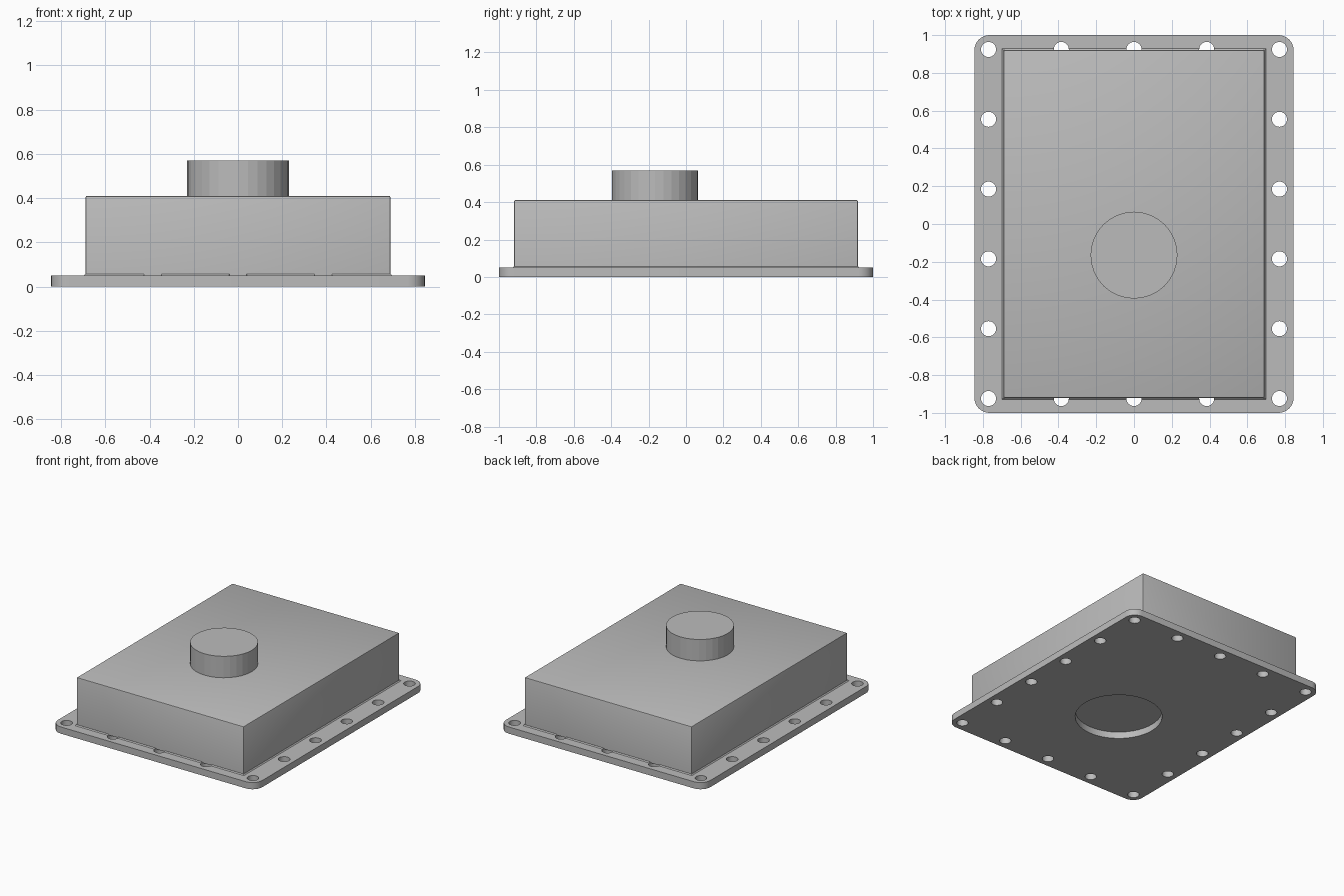
import bpy
import bmesh
from math import radians
from mathutils import Matrix, Vector

cube = bpy.data.objects.get("Cube")
if cube:
    bpy.data.objects.remove(cube, do_unlink=True)

PLATE_TOP = 0.05
BOX_TOP = 0.41
PORT_Y = -0.165

grey = bpy.data.materials.new("plain_grey")
grey.use_nodes = True
colour = (0.5, 0.5, 0.5, 1)
grey.diffuse_color = colour
grey.node_tree.nodes["Principled BSDF"].inputs["Base Color"].default_value = colour


def make_object(name, bm):
    mesh = bpy.data.meshes.new(name)
    bm.to_mesh(mesh)
    bm.free()
    obj = bpy.data.objects.new(name, mesh)
    bpy.context.collection.objects.link(obj)
    mesh.materials.append(grey)
    return obj


def add_box(bm, width, depth, z0, z1):
    placing = Matrix.Translation((0, 0, (z0 + z1) / 2)) @ Matrix.Diagonal((width, depth, z1 - z0, 1))
    bmesh.ops.create_cube(bm, size=1, matrix=placing)


def add_cylinder(bm, x, y, radius, z0, z1, sides):
    bmesh.ops.create_cone(bm, cap_ends=True, segments=sides, radius1=radius, radius2=radius,
                          depth=z1 - z0, matrix=Matrix.Translation((x, y, (z0 + z1) / 2)))


def is_upright(edge):
    a, b = edge.verts
    return abs(a.co.z - b.co.z) > 0.01


def cut(obj, cutter):
    mod = obj.modifiers.new("holes", "BOOLEAN")
    mod.operation = "DIFFERENCE"
    mod.solver = "EXACT"
    mod.object = cutter
    bpy.context.view_layer.objects.active = obj
    bpy.ops.object.modifier_apply(modifier=mod.name)


# Bolt holes around the rim and the round opening underneath
bm = bmesh.new()
hole_x, hole_y = 0.77, 0.924
spots = [(sx * hole_x, hole_y * (i / 2.5 - 1)) for sx in (-1, 1) for i in range(6)]
spots += [(hole_x * i / 2, sy * hole_y) for sy in (-1, 1) for i in (-1, 0, 1)]
for x, y in spots:
    add_cylinder(bm, x, y, 0.04, -0.1, 0.1, 24)
add_cylinder(bm, 0, PORT_Y, 0.3, -0.1, 0.1, 48)
cutter = make_object("hole_cutter", bm)
cutter.hide_render = True

# Mounting flange with rounded corners
bm = bmesh.new()
add_box(bm, 1.69, 2.0, 0, PLATE_TOP)
bmesh.ops.bevel(bm, geom=[e for e in bm.edges if is_upright(e)], offset=0.08,
                segments=8, profile=0.5, affect="EDGES")
flange = make_object("flange", bm)
cut(flange, cutter)

# Thin sloped bead where the housing meets the flange
bm = bmesh.new()
add_box(bm, 1.396, 1.856, PLATE_TOP, PLATE_TOP + 0.007)
for v in bm.verts:
    if v.co.z > PLATE_TOP + 0.003:
        v.co -= Vector((0.007 if v.co.x > 0 else -0.007, 0.007 if v.co.y > 0 else -0.007, 0))
bead = make_object("base_bead", bm)
cut(bead, cutter)
bpy.data.objects.remove(cutter, do_unlink=True)

# Housing with softened edges
bm = bmesh.new()
add_box(bm, 1.38, 1.84, PLATE_TOP, BOX_TOP)
soft = [e for e in bm.edges if max(v.co.z for v in e.verts) > BOX_TOP - 0.01]
bmesh.ops.bevel(bm, geom=soft, offset=0.007, segments=2, profile=0.5, affect="EDGES")
housing = make_object("housing", bm)

# Round port on top
bm = bmesh.new()
add_cylinder(bm, 0, PORT_Y, 0.23, BOX_TOP - 0.01, 0.57, 32)
port = make_object("round_port", bm)

# Smooth the small rounded corners only
for obj in (flange, housing):
    bpy.ops.object.select_all(action="DESELECT")
    obj.select_set(True)
    bpy.context.view_layer.objects.active = obj
    bpy.ops.object.shade_smooth_by_angle(angle=radians(30))
